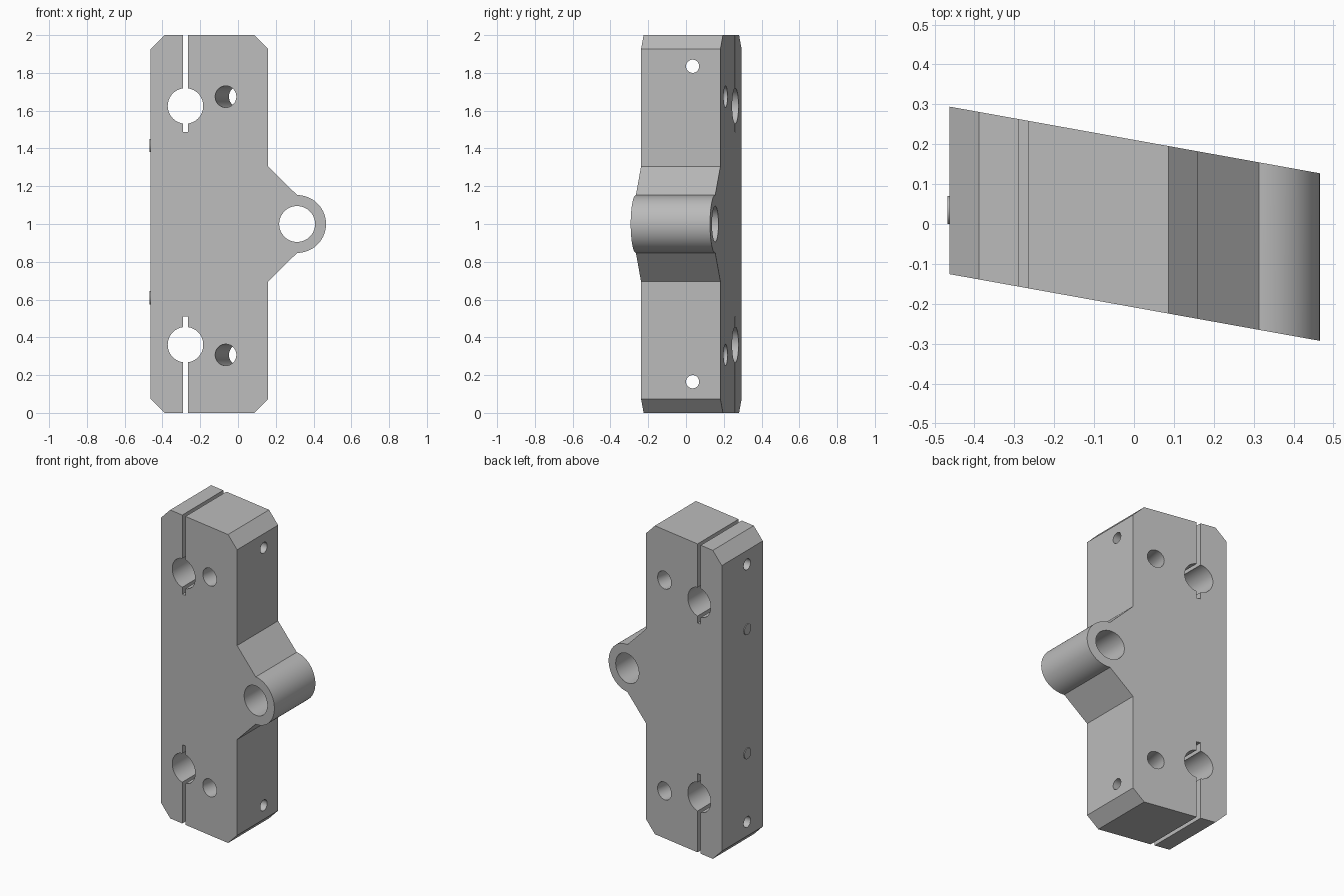
import bpy
import bmesh
import math
from mathutils import Vector

old = bpy.data.objects.get("Cube")
if old:
    bpy.data.objects.remove(old, do_unlink=True)

LEFT, RIGHT, TOP = -0.463, 0.16, 2.0
CHAMFER = 0.074
SLOPE = -0.18          # slant of the front and back faces
FRONT, BACK = -0.209, 0.211
EYE_X, EYE_R = 0.313, 0.153

grey = bpy.data.materials.new("machined grey")
grey.use_nodes = True
colour = (0.5, 0.5, 0.5, 1)
grey.diffuse_color = colour
grey.node_tree.nodes["Principled BSDF"].inputs["Base Color"].default_value = colour


def add_object(name, bm):
    bmesh.ops.recalc_face_normals(bm, faces=bm.faces[:])
    mesh = bpy.data.meshes.new(name)
    bm.to_mesh(mesh)
    bm.free()
    mesh.materials.append(grey)
    obj = bpy.data.objects.new(name, mesh)
    bpy.context.collection.objects.link(obj)
    return obj


def rod(name, start, end, radius):
    """Cylinder between two points."""
    start, end = Vector(start), Vector(end)
    axis = end - start
    bm = bmesh.new()
    bmesh.ops.create_cone(bm, cap_ends=True, segments=64, radius1=radius,
                          radius2=radius, depth=axis.length)
    turn = axis.to_track_quat("Z", "Y").to_matrix()
    bmesh.ops.rotate(bm, verts=bm.verts, matrix=turn)
    bmesh.ops.translate(bm, verts=bm.verts, vec=(start + end) / 2)
    return add_object(name, bm)


def slit(name, x, width, z_low, z_high):
    bm = bmesh.new()
    bmesh.ops.create_cube(bm, size=1)
    bmesh.ops.scale(bm, verts=bm.verts, vec=(width, 2, z_high - z_low))
    bmesh.ops.translate(bm, verts=bm.verts, vec=(x, 0, (z_low + z_high) / 2))
    return add_object(name, bm)


def smooth(obj):
    bpy.ops.object.select_all(action="DESELECT")
    obj.select_set(True)
    bpy.context.view_layer.objects.active = obj
    bpy.ops.object.shade_smooth_by_angle(angle=math.radians(25))


# Block outline with chamfered corners and a rounded hinge eye
outline = [(LEFT, CHAMFER), (LEFT + CHAMFER, 0), (RIGHT - CHAMFER, 0),
           (RIGHT, CHAMFER), (RIGHT, 0.695)]
for i in range(41):
    a = math.pi * (i / 40 - 0.5)
    outline.append((EYE_X + EYE_R * math.cos(a), 1 + EYE_R * math.sin(a)))
outline += [(RIGHT, 1.305), (RIGHT, TOP - CHAMFER), (RIGHT - CHAMFER, TOP),
            (LEFT + CHAMFER, TOP), (LEFT, TOP - CHAMFER)]

# Extrude the outline between the slanted faces
bm = bmesh.new()
face = bm.faces.new([bm.verts.new((x, FRONT + SLOPE * x, z)) for x, z in outline])
extruded = bmesh.ops.extrude_face_region(bm, geom=[face])["geom"]
bmesh.ops.translate(bm, vec=(0, BACK - FRONT, 0),
                    verts=[v for v in extruded if isinstance(v, bmesh.types.BMVert)])
block = add_object("clamp_block", bm)

# Hinge bore, clamp bores, slits, angled holes and cross holes
cutters = [rod("hinge_bore", (EYE_X, -1, 1), (EYE_X, 1, 1), 0.095)]
for z in (1.625, 0.361):
    cutters.append(rod("clamp_bore", (-0.278, -1, z), (-0.278, 1, z), 0.094))
for low, high in ((1.487, 2.1), (-0.1, 0.511)):
    cutters.append(slit("clamp_slit", -0.277, 0.026, low, high))
for z in (1.674, 0.307):
    entry = Vector((-0.065, FRONT + SLOPE * -0.065, z))
    tilt = Vector((-SLOPE, 1, 0))
    cutters.append(rod("angled_hole", entry - tilt * 0.4, entry + tilt * 0.8, 0.057))
for z in (1.835, 0.165):
    cutters.append(rod("cross_hole", (-1, 0.035, z), (1, 0.035, z), 0.035))

for cutter in cutters:
    cutter.hide_render = True
    mod = block.modifiers.new(cutter.name, "BOOLEAN")
    mod.operation = "DIFFERENCE"
    mod.solver = "EXACT"
    mod.object = cutter

# Bake the cuts, then drop the cutters
bpy.context.view_layer.update()
graph = bpy.context.evaluated_depsgraph_get()
cut_mesh = bpy.data.meshes.new_from_object(block.evaluated_get(graph))
block.modifiers.clear()
block.data = cut_mesh
for cutter in cutters:
    bpy.data.objects.remove(cutter, do_unlink=True)
smooth(block)

# Small pin ends standing just proud of the side
for name, z in (("upper_pin", 1.415), ("lower_pin", 0.61)):
    smooth(rod(name, (LEFT - 0.005, 0.035, z), (LEFT + 0.05, 0.035, z), 0.035))
